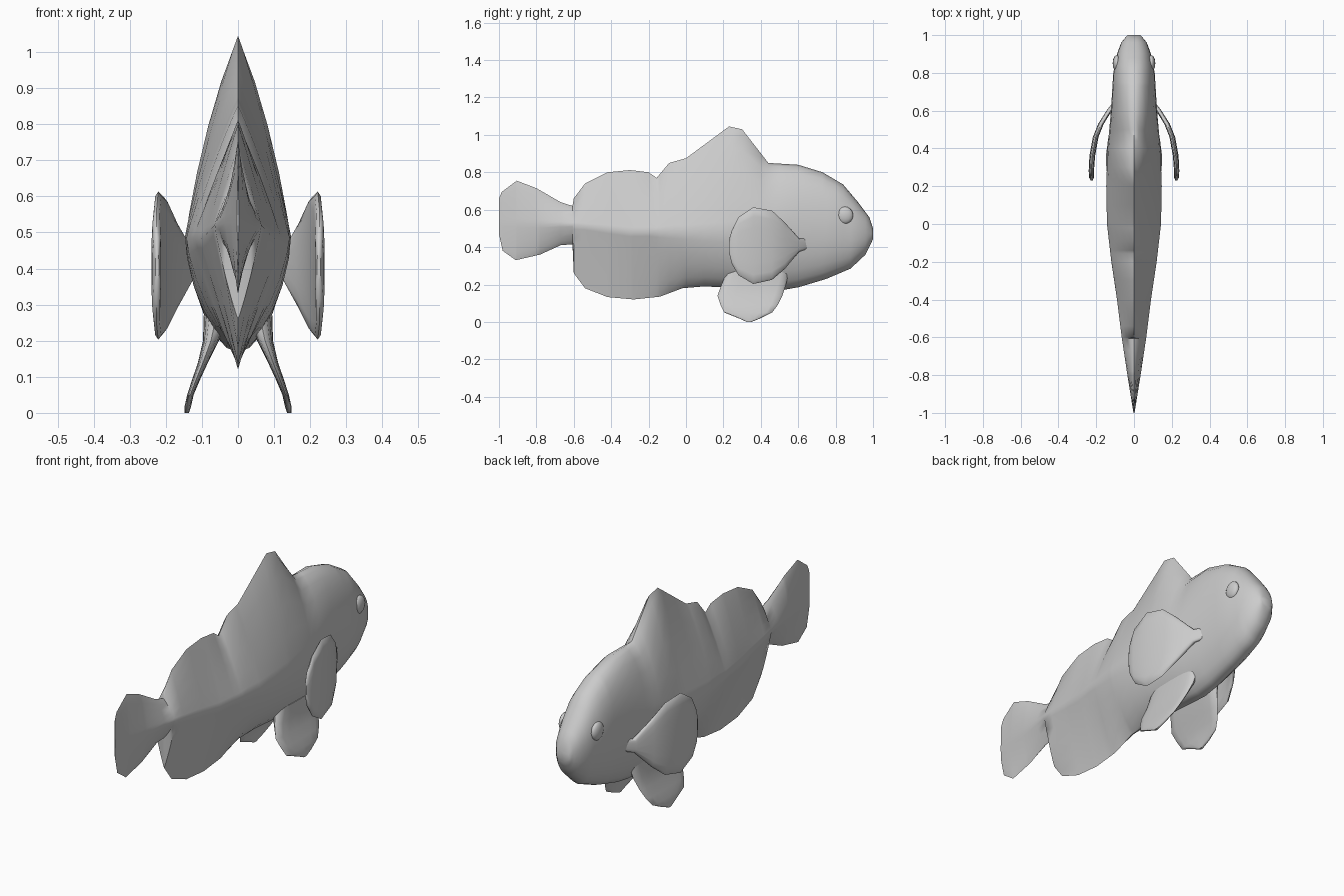
import bpy, bmesh
from math import cos, sin, pi, copysign, radians

if "Cube" in bpy.data.objects:
    bpy.data.objects.remove(bpy.data.objects["Cube"])

def lerp(pts, y):
    if y <= pts[0][0]:
        return pts[0][1]
    for (a, u), (b, v) in zip(pts, pts[1:]):
        if y <= b:
            return u + (v - u) * (y - a) / (b - a)
    return pts[-1][1]

def spow(v, e):
    return copysign(abs(v) ** e, v)

def finish(obj, angle):
    bpy.context.view_layer.objects.active = obj
    for o in bpy.context.selected_objects:
        o.select_set(False)
    obj.select_set(True)
    bpy.ops.object.shade_smooth_by_angle(angle=radians(angle))

def loft(name, rings, angle=40):
    bm = bmesh.new()
    vs = [[bm.verts.new(p) for p in r] for r in rings]
    n = len(vs[0])
    for a, b in zip(vs, vs[1:]):
        for i in range(n):
            bm.faces.new((a[i], a[(i + 1) % n], b[(i + 1) % n], b[i]))
    bm.faces.new(vs[0])
    bm.faces.new(vs[-1])
    bmesh.ops.recalc_face_normals(bm, faces=bm.faces)
    me = bpy.data.meshes.new(name)
    bm.to_mesh(me)
    bm.free()
    obj = bpy.data.objects.new(name, me)
    bpy.context.collection.objects.link(obj)
    finish(obj, angle)
    return obj

# Body profiles along y, with dorsal, tail and anal fins drawn into the outline
top = [(-1, .66), (-.985, .695), (-.905, .755), (-.8, .715), (-.67, .64), (-.607, .62),
       (-.6, .66), (-.54, .74), (-.42, .80), (-.3, .812), (-.2, .80), (-.157, .77),
       (-.09, .85), (0, .875), (.23, 1.045), (.3, 1.03), (.44, .85), (.6, .84),
       (.73, .80), (.84, .735), (.92, .64), (.98, .56), (1, .50)]
bottom = [(-1, .47), (-.98, .38), (-.91, .33), (-.78, .36), (-.67, .41), (-.607, .415),
          (-.6, .26), (-.54, .18), (-.42, .133), (-.28, .12), (-.14, .135), (-.02, .18),
          (.1, .19), (.5, .168), (.6, .185), (.75, .23), (.88, .285), (.96, .36),
          (.99, .42), (1, .445)]
width = [(-1, .003), (-.8, .035), (-.6, .065), (-.4, .09), (-.2, .12), (0, .143),
         (.2, .147), (.4, .14), (.6, .122), (.8, .11), (.9, .09), (.96, .068), (1, .035)]
middle = [(-1, .53), (-.6, .52), (-.3, .48), (.3, .49), (.8, .52), (1, .47)]
round_top = [(-1, 1.3), (-.62, 1.3), (-.58, 1.0), (-.15, 1.1), (.23, 1.1), (.44, 1.5),
             (.6, 2.0), (1, 2.3)]
round_bottom = [(-1, 1.3), (-.62, 1.3), (-.58, .95), (-.2, 1.0), (.1, 1.6), (.5, 1.9), (1, 2.2)]

rings = []
for y in sorted({p[0] for p in top + bottom + width}):
    zm, w = lerp(middle, y), lerp(width, y)
    ring = []
    for i in range(24):
        c, s = cos(2 * pi * i / 24), sin(2 * pi * i / 24)
        up = s >= 0
        e = 2 / lerp(round_top if up else round_bottom, y)
        h = lerp(top, y) - zm if up else zm - lerp(bottom, y)
        ring.append((w * spow(c, e), y, zm + h * spow(s, e)))
    rings.append(ring)
loft("fish_body", rings, 50)

# Pectoral fins: y, x, low z, high z, half thickness
pectoral = [(.65, .095, .39, .45, .012), (.605, .128, .375, .445, .014), (.53, .175, .285, .53, .015),
            (.46, .203, .225, .595, .015), (.36, .221, .203, .613, .015),
            (.28, .226, .25, .56, .014), (.245, .225, .31, .49, .012), (.23, .224, .37, .44, .005)]
# Pelvic fins: z, x, back y, front y, half thickness
pelvic = [(.27, .06, .22, .55, .035), (.2, .075, .19, .535, .022), (.14, .097, .168, .515, .014),
          (.09, .117, .185, .49, .011), (.05, .132, .205, .46, .009),
          (.018, .139, .285, .395, .009), (0, .142, .325, .35, .006)]

def oval(n=16):
    return [(spow(cos(2 * pi * i / n), .6), spow(sin(2 * pi * i / n), .8)) for i in range(n)]

for side, label in ((1, "right"), (-1, "left")):
    loft(label + "_pectoral_fin",
         [[(side * (x + t * c), y, (lo + hi) / 2 + (hi - lo) / 2 * s) for c, s in oval()]
          for y, x, lo, hi, t in pectoral], 50)
    loft(label + "_pelvic_fin",
         [[(side * (x + t * c), (lo + hi) / 2 + (hi - lo) / 2 * s, z) for c, s in oval()]
          for z, x, lo, hi, t in pelvic], 50)
    # Eyes
    bpy.ops.mesh.primitive_uv_sphere_add(segments=12, ring_count=8, radius=.044,
                                         location=(side * .091, .85, .57))
    eye = bpy.context.object
    eye.name = label + "_eye"
    eye.scale = (.5, 1, 1.05)
    finish(eye, 60)
